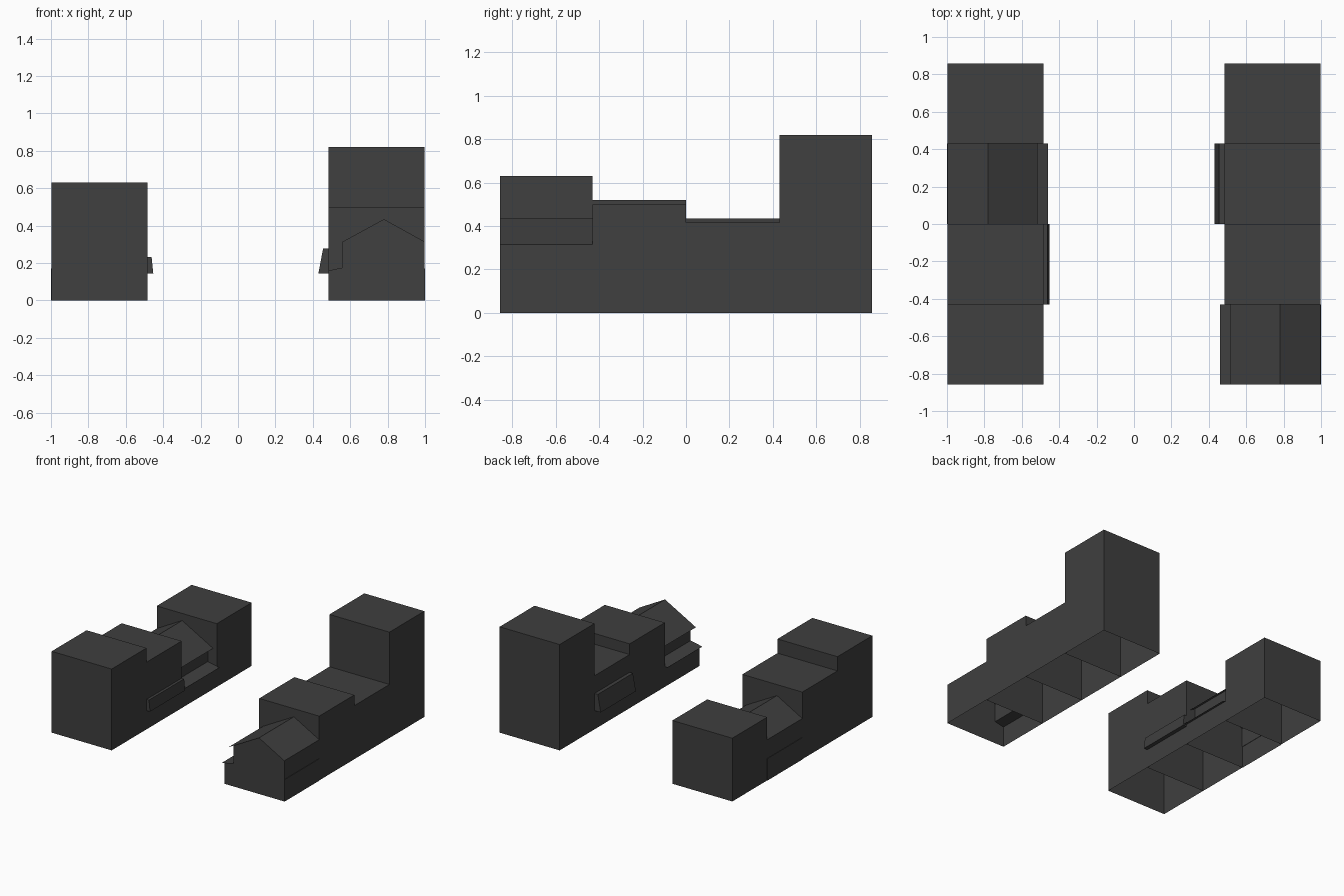
import bpy
import bmesh

if "Cube" in bpy.data.objects:
    bpy.data.objects.remove(bpy.data.objects["Cube"])

# One flat colour for the whole street
mat = bpy.data.materials.new("dark grey")
mat.diffuse_color = (0.05, 0.05, 0.05, 1)
mat.use_nodes = True
mat.node_tree.nodes["Principled BSDF"].inputs["Base Color"].default_value = mat.diffuse_color


def extrude_profile(name, side, pts, y0, y1, closed=False, caps=True):
    """Sweep an x-z profile along y; side (+1/-1) mirrors it to either row."""
    bm = bmesh.new()
    a = [bm.verts.new((side * x, y0, z)) for x, z in pts]
    b = [bm.verts.new((side * x, y1, z)) for x, z in pts]
    n = len(pts)
    for i in range(n if closed else n - 1):
        j = (i + 1) % n
        bm.faces.new((a[i], a[j], b[j], b[i]))
    if caps:
        bm.faces.new(a[::-1])
        bm.faces.new(b)
        bmesh.ops.recalc_face_normals(bm, faces=bm.faces)
    elif side > 0:
        # loose sheets face upwards
        bmesh.ops.reverse_faces(bm, faces=[f for f in bm.faces if f.normal.z < 0])
    bm.normal_update()
    if not caps:
        bmesh.ops.reverse_faces(bm, faces=[f for f in bm.faces if f.normal.z < 0])
    me = bpy.data.meshes.new(name)
    bm.to_mesh(me)
    bm.free()
    me.materials.append(mat)
    ob = bpy.data.objects.new(name, me)
    bpy.context.collection.objects.link(ob)
    return ob


INNER, OUTER = 0.483, 0.997   # street wall and rear wall
PLOT = [-0.857, -0.43, 0.0, 0.43, 0.857]


def block(name, side, plot, height):
    """Flat-roofed building, open underneath."""
    pts = [(INNER, 0), (INNER, height), (OUTER, height), (OUTER, 0)]
    extrude_profile(name, side, pts, PLOT[plot], PLOT[plot + 1])


def gable_house(name, side, plot):
    """Gabled upper floor set back above a wider ground floor."""
    y0, y1 = PLOT[plot], PLOT[plot + 1]
    body = [(INNER, 0), (INNER, 0.16), (0.56, 0.176), (0.56, 0.315),
            (0.78, 0.435), (OUTER, 0.315), (OUTER, 0.17), (1, 0.17), (1, 0)]
    extrude_profile(name + "_body", side, body, y0, y1)
    # thin overhanging roof edges
    extrude_profile(name + "_eave", side, [(0.56, 0.315), (0.515, 0.29)], y0, y1, caps=False)
    extrude_profile(name + "_porch_roof", side, [(INNER, 0.16), (0.46, 0.155)], y0, y1, caps=False)


def awning(name, side, plot, top_x, low_x, top_z):
    """Sloped shop awning on the street wall."""
    pts = [(INNER, 0.145), (INNER, top_z), (top_x, top_z), (low_x, 0.145)]
    extrude_profile(name, side, pts, PLOT[plot], PLOT[plot + 1], closed=True)


# Left row, front to back
block("left_corner_block", -1, 0, 0.63)
block("left_shop", -1, 1, 0.52)
awning("left_shop_awning", -1, 1, 0.462, 0.453, 0.232)
gable_house("left_gable_house", -1, 2)
block("left_back_block", -1, 3, 0.49)

# Right row, front to back
gable_house("right_gable_house", 1, 0)
block("right_middle_block", 1, 1, 0.498)
block("right_shop", 1, 2, 0.415)
awning("right_shop_awning", 1, 2, 0.455, 0.43, 0.278)
block("right_tower", 1, 3, 0.82)
